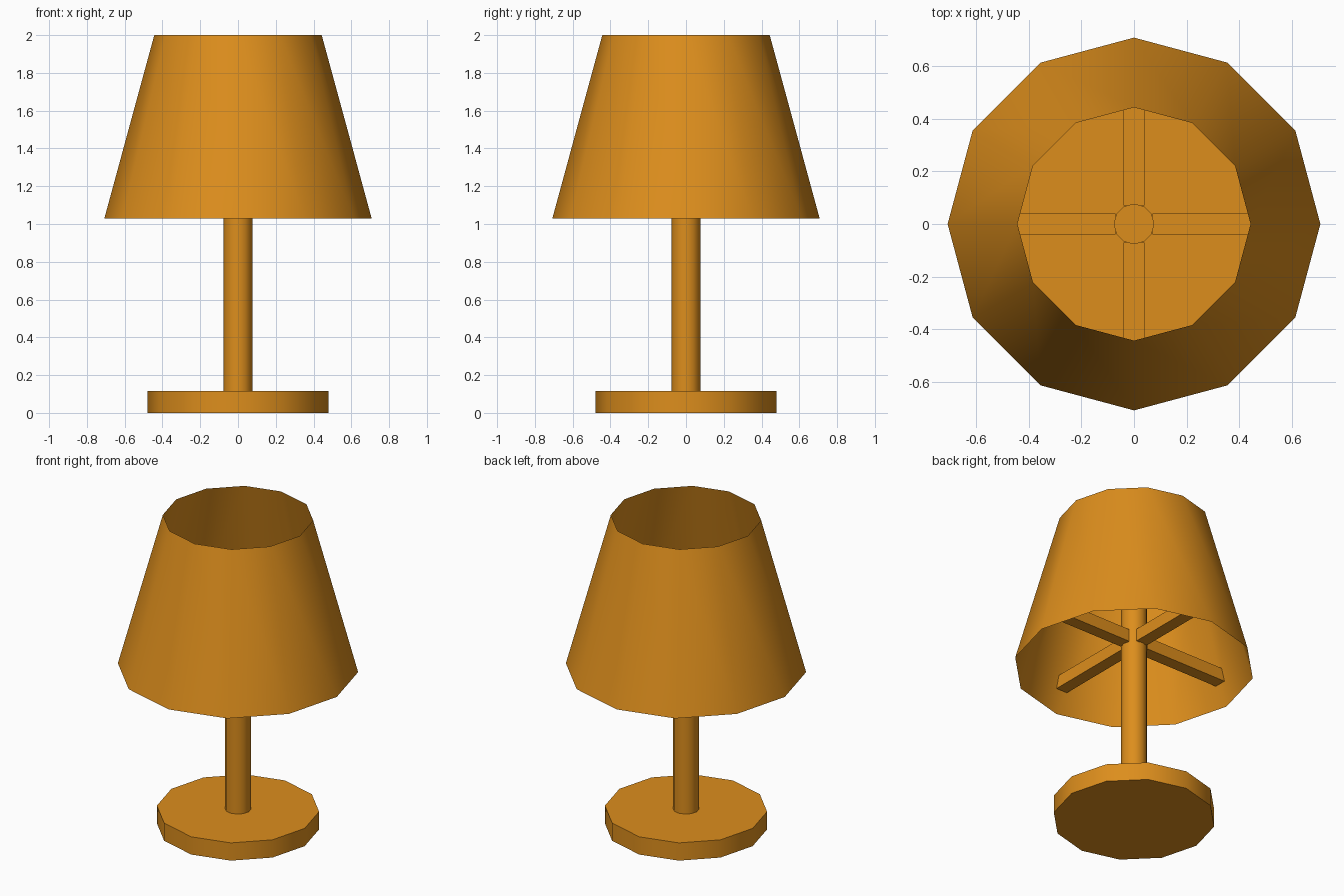
import bpy, bmesh, math
from mathutils import Matrix

if "Cube" in bpy.data.objects:
    bpy.data.objects.remove(bpy.data.objects["Cube"])

SIDES = 12
mat = bpy.data.materials.new("warm_orange")
mat.diffuse_color = (0.72, 0.27, 0.012, 1)
mat.use_nodes = True
mat.node_tree.nodes["Principled BSDF"].inputs["Base Color"].default_value = mat.diffuse_color


def add_object(name, bm, smooth=False):
    bmesh.ops.recalc_face_normals(bm, faces=bm.faces)
    mesh = bpy.data.meshes.new(name)
    bm.to_mesh(mesh)
    bm.free()
    mesh.materials.append(mat)
    obj = bpy.data.objects.new(name, mesh)
    bpy.context.collection.objects.link(obj)
    if smooth:
        bpy.ops.object.select_all(action='DESELECT')
        obj.select_set(True)
        bpy.context.view_layer.objects.active = obj
        bpy.ops.object.shade_smooth_by_angle(angle=math.radians(40))
    return obj


def lathe_cone(name, r_bottom, r_top, z0, z1, caps=True):
    """Twelve-sided cone section with a corner on each axis."""
    bm = bmesh.new()
    bmesh.ops.create_cone(bm, cap_ends=caps, segments=SIDES, radius1=r_bottom,
                          radius2=r_top, depth=z1 - z0,
                          matrix=Matrix.Translation((0, 0, (z0 + z1) / 2)))
    return add_object(name, bm, smooth=True)


# Base, pole and the open thin shade
lathe_cone("base", 0.478, 0.478, 0.0, 0.115)
lathe_cone("pole", 0.077, 0.077, 0.115, 1.5)
lathe_cone("shade", 0.708, 0.443, 1.028, 2.0, caps=False)

# Four spokes holding the shade, outer ends cut to the slope of its wall
for i in range(4):
    bm = bmesh.new()
    profile = [(0.07, 1.165), (0.66, 1.165), (0.638, 1.245), (0.07, 1.245)]
    face = bm.faces.new([bm.verts.new((x, -0.04, z)) for x, z in profile])
    ext = bmesh.ops.extrude_face_region(bm, geom=[face], use_keep_orig=True)
    verts = [v for v in ext["geom"] if isinstance(v, bmesh.types.BMVert)]
    bmesh.ops.translate(bm, verts=verts, vec=(0, 0.08, 0))
    bm.transform(Matrix.Rotation(i * math.pi / 2, 4, 'Z'))
    add_object(f"shade_spoke_{i + 1}", bm)
